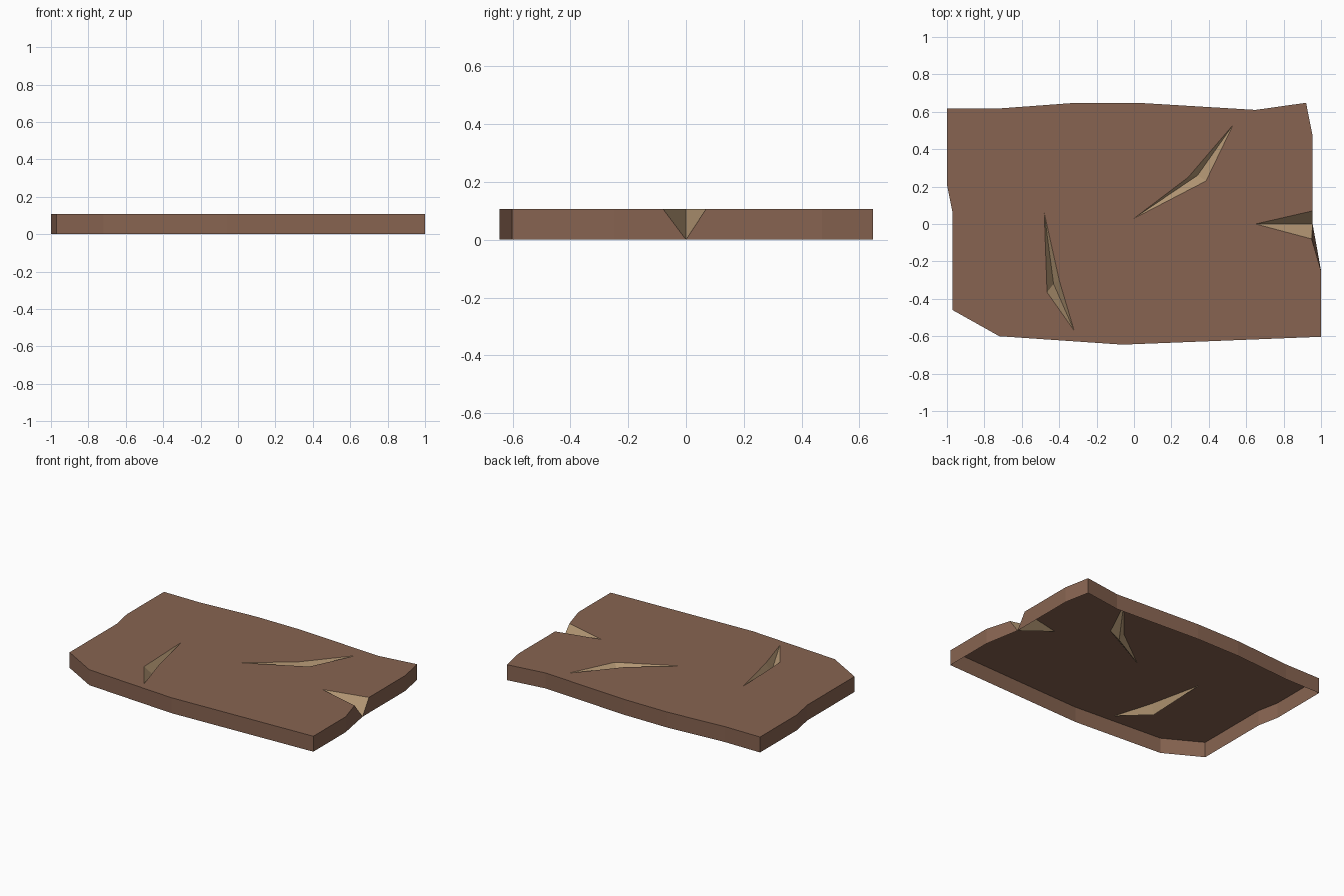
import bpy, bmesh
from mathutils import Vector

if "Cube" in bpy.data.objects:
    bpy.data.objects.remove(bpy.data.objects["Cube"])

H = 0.107  # slab height


def material(name, rgb):
    m = bpy.data.materials.new(name)
    m.diffuse_color = (*rgb, 1)
    m.use_nodes = True
    m.node_tree.nodes["Principled BSDF"].inputs["Base Color"].default_value = m.diffuse_color
    return m


brown = material("brown surface", (0.245, 0.127, 0.082))
tan = material("pale broken stone", (0.47, 0.32, 0.18))

# Ragged outline, running from one lip of the edge notch round to the other
outline = [(0.95, -0.08), (1, -0.25), (1, -0.603), (-0.06, -0.645), (-0.72, -0.6),
           (-0.97, -0.46), (-0.97, 0.06), (-1, 0.21), (-1, 0.617), (-0.73, 0.617),
           (-0.31, 0.648), (0.02, 0.648), (0.65, 0.61), (0.92, 0.648),
           (0.955, 0.47), (0.955, 0.07)]
notch_tip, notch_foot = (0.65, 0, H), (0.955, 0, 0)

# Surface cracks: rim points and deepest point
cracks = [
    ([(0, 0.03), (0.385, 0.23), (0.53, 0.53), (0.29, 0.25)], (0.34, 0.26, 0.045)),
    ([(-0.48, 0.06), (-0.465, -0.365), (-0.32, -0.57), (-0.40, -0.30)], (-0.43, -0.32, 0.045)),
]

bm = bmesh.new()
top = [bm.verts.new((x, y, H)) for x, y in outline]
tip, foot = bm.verts.new(notch_tip), bm.verts.new(notch_foot)


def ring(verts):
    return [bm.edges.new((a, b)) for a, b in zip(verts, verts[1:] + verts[:1])]


# Top sheet with crack openings
edges = ring(top + [tip])
rims = []
for rim, deep in cracks:
    vs = [bm.verts.new((x, y, H)) for x, y in rim]
    edges += ring(vs)
    rims.append((vs, bm.verts.new(deep)))
bmesh.ops.triangle_fill(bm, edges=edges, use_beauty=True, normal=Vector((0, 0, 1)))

# Outer walls, open underneath; at the notch they meet the foot of the V
n = len(top)
base = [None] + [bm.verts.new((v.co.x, v.co.y, 0)) for v in top[1:-1]] + [None]
base[0] = base[-1] = foot
for i in range(n - 1):
    bm.faces.new((top[i], top[i + 1], base[i + 1], base[i]))

# Pale faces of the notch and cracks
pale = [bm.faces.new((top[-1], tip, foot)), bm.faces.new((tip, top[0], foot))]
for vs, deep in rims:
    for a, b in zip(vs, vs[1:] + vs[:1]):
        pale.append(bm.faces.new((a, b, deep)))
for f in pale:
    f.material_index = 1

bmesh.ops.recalc_face_normals(bm, faces=bm.faces[:])
bm.normal_update()
if sum(f.normal.z * f.calc_area() for f in bm.faces) < 0:
    bmesh.ops.reverse_faces(bm, faces=bm.faces[:])

mesh = bpy.data.meshes.new("cracked_slab")
bm.to_mesh(mesh)
bm.free()
mesh.materials.append(brown)
mesh.materials.append(tan)
bpy.context.collection.objects.link(bpy.data.objects.new("cracked_slab", mesh))
